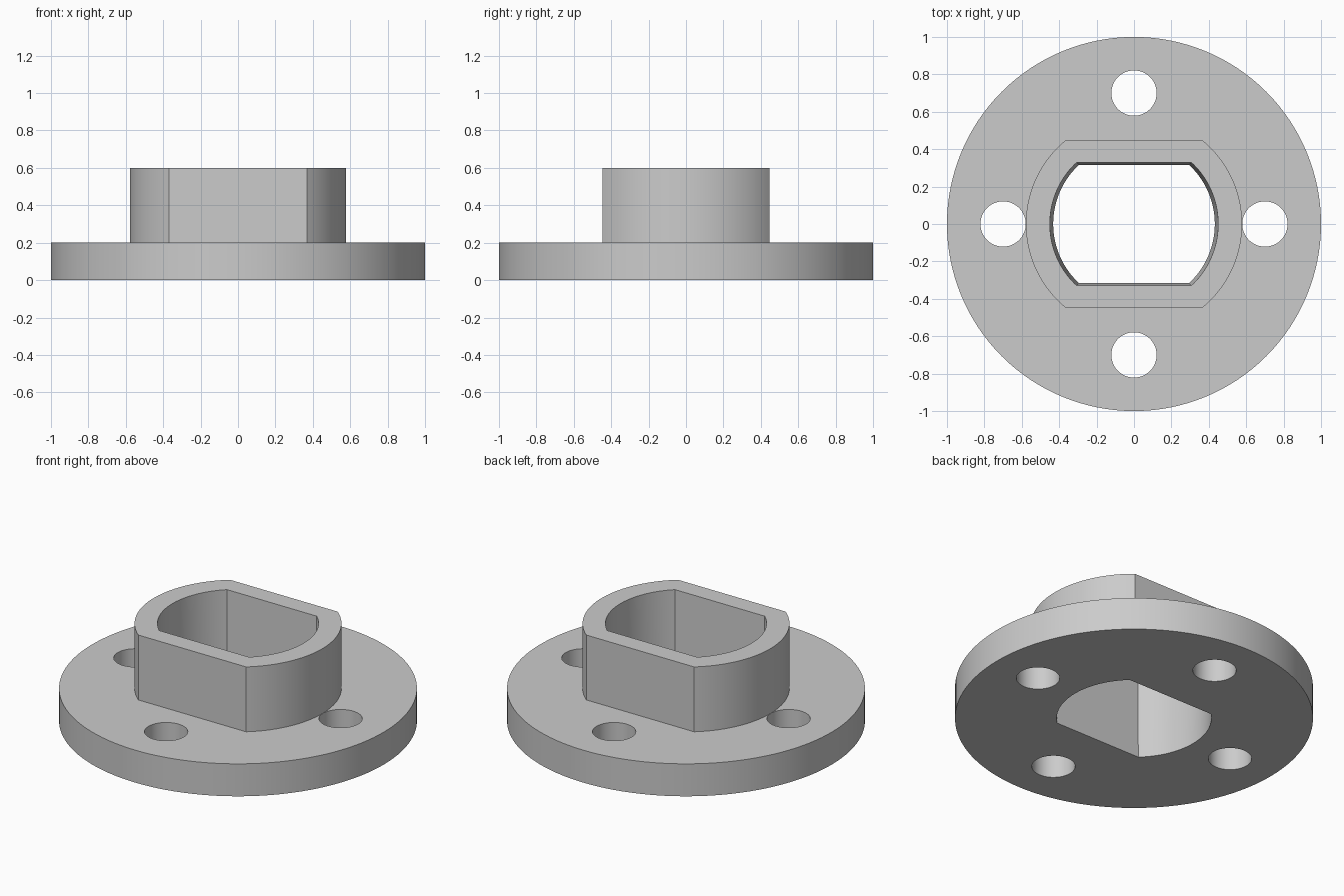
import bpy
import bmesh
from math import asin, cos, pi, sin

cube = bpy.data.objects.get("Cube")
if cube:
    bpy.data.objects.remove(cube, do_unlink=True)

grey = bpy.data.materials.new("light grey")
grey.use_nodes = True
colour = (0.6, 0.6, 0.6, 1)
grey.diffuse_color = colour
grey.node_tree.nodes["Principled BSDF"].inputs["Base Color"].default_value = colour


def circle(radius, x=0, y=0, steps=128):
    return [(x + radius * cos(2 * pi * i / steps), y + radius * sin(2 * pi * i / steps))
            for i in range(steps)]


def double_flat(radius, half_width, steps=40):
    """Circle with its front and back cut off by flats."""
    limit = asin(half_width / radius)
    arc = [limit * (2 * i / steps - 1) for i in range(steps + 1)]
    return [(s * radius * cos(a), s * radius * sin(a)) for s in (1, -1) for a in arc]


def loft(name, lower, upper, z0, z1):
    """Closed solid between two outlines with equal point counts."""
    bm = bmesh.new()
    low = [bm.verts.new((x, y, z0)) for x, y in lower]
    top = [bm.verts.new((x, y, z1)) for x, y in upper]
    count = len(low)
    for i in range(count):
        j = (i + 1) % count
        bm.faces.new((low[i], low[j], top[j], top[i]))
    bm.faces.new(low[::-1])
    bm.faces.new(top)
    mesh = bpy.data.meshes.new(name)
    bm.to_mesh(mesh)
    bm.free()
    obj = bpy.data.objects.new(name, mesh)
    bpy.context.collection.objects.link(obj)
    mesh.materials.append(grey)
    return obj


def combine(target, other, operation):
    """Apply a boolean and discard the helper solid."""
    bpy.context.view_layer.objects.active = target
    mod = target.modifiers.new(operation, "BOOLEAN")
    mod.object, mod.operation, mod.solver = other, operation, "EXACT"
    bpy.ops.object.modifier_apply(modifier=mod.name)
    bpy.data.objects.remove(other, do_unlink=True)


# Round flange with a raised double-flat collar
body = loft("flanged_collar", circle(1), circle(1), 0, 0.2)
outline = double_flat(0.578, 0.446)
combine(body, loft("collar", outline, outline, 0.1, 0.6), "UNION")

# Slightly tapered double-flat bore, wider at the top
bore = loft("bore_cutter", double_flat(0.429, 0.3125), double_flat(0.453, 0.3325), -0.1, 0.7)
combine(body, bore, "DIFFERENCE")

# Four bolt holes
for x, y in ((1, 0), (0, 1), (-1, 0), (0, -1)):
    ring = circle(0.121, 0.7 * x, 0.7 * y, 64)
    combine(body, loft("bolt_hole_cutter", ring, ring, -0.1, 0.3), "DIFFERENCE")

# Smooth round walls, sharp rims
bpy.ops.object.select_all(action="DESELECT")
body.select_set(True)
bpy.context.view_layer.objects.active = body
bpy.ops.object.shade_smooth_by_angle(angle=pi / 6)
